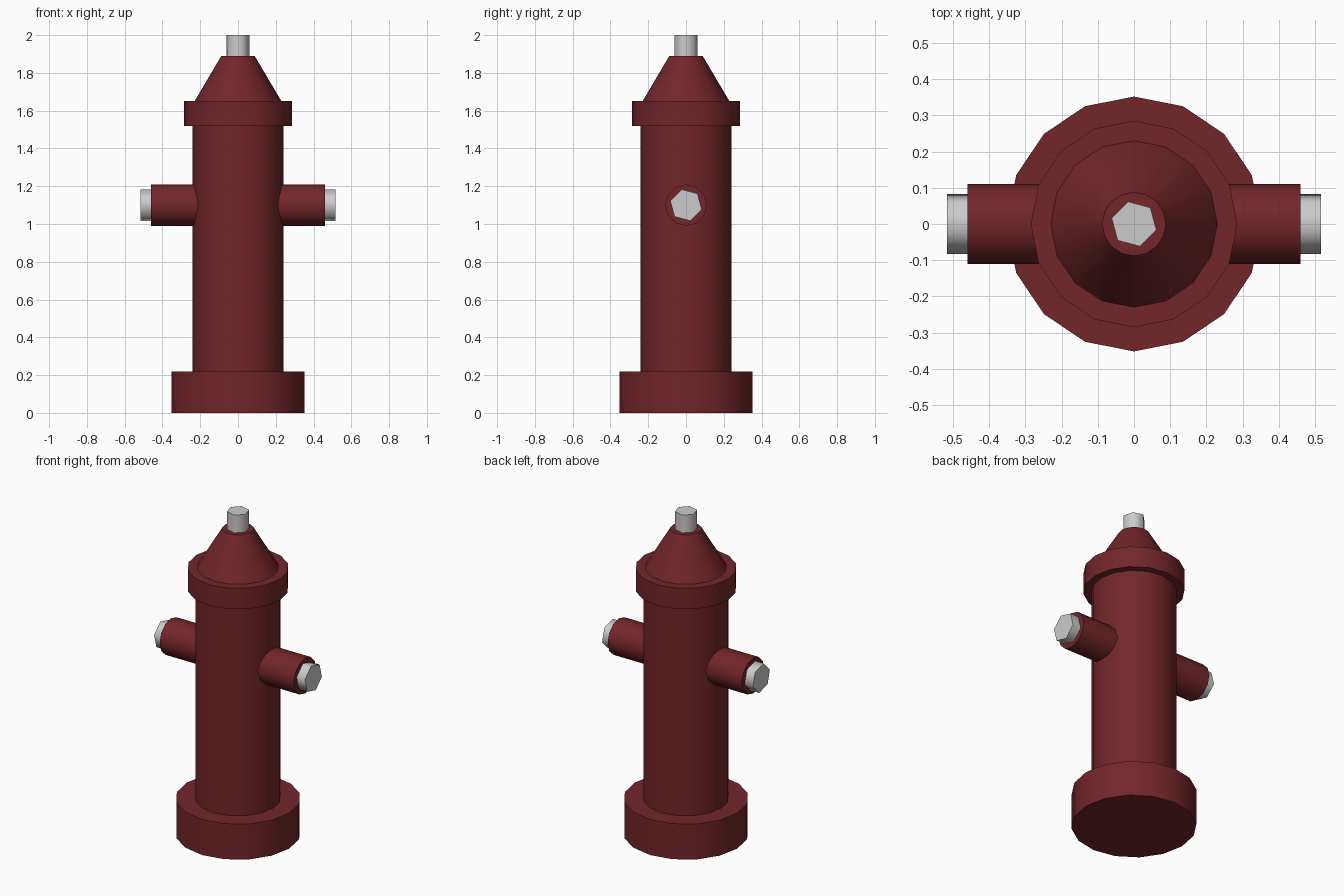
import bpy, bmesh
from math import radians, cos, sin, tau

if "Cube" in bpy.data.objects:
    bpy.data.objects.remove(bpy.data.objects["Cube"])

red = bpy.data.materials.new("red_paint")
red.diffuse_color = (0.17, 0.019, 0.023, 1)
red.use_nodes = True
red.node_tree.nodes["Principled BSDF"].inputs["Base Color"].default_value = red.diffuse_color


def prism(name, sides, r1, r2, start, end, turn=0, mat=None, along_x=False):
    """Closed cylinder or cone with smooth sides and flat caps."""
    bm = bmesh.new()
    rings = []
    for r, t in ((r1, start), (r2, end)):
        ring = []
        for i in range(sides):
            a = radians(turn) + tau * i / sides
            u, v = r * cos(a), r * sin(a)
            ring.append(bm.verts.new((t, u, v) if along_x else (u, v, t)))
        rings.append(ring)
    low, high = rings
    for i in range(sides):
        j = (i + 1) % sides
        bm.faces.new((low[i], low[j], high[j], high[i])).smooth = True
    bm.faces.new(low[::-1])
    bm.faces.new(high)
    bmesh.ops.recalc_face_normals(bm, faces=bm.faces[:])
    me = bpy.data.meshes.new(name)
    bm.to_mesh(me)
    bm.free()
    ob = bpy.data.objects.new(name, me)
    bpy.context.collection.objects.link(ob)
    if mat:
        me.materials.append(mat)
    return ob


# Upright stack: base, barrel, collar, bonnet and top nut
prism("base", 16, 0.352, 0.352, 0, 0.22, mat=red)
prism("barrel", 16, 0.241, 0.241, 0.22, 1.52, mat=red)
prism("collar", 16, 0.285, 0.285, 1.52, 1.65, mat=red)
prism("bonnet", 16, 0.23, 0.088, 1.65, 1.89, mat=red)
prism("top_nut", 6, 0.064, 0.064, 1.89, 2.0, turn=45)

# Side outlets with hexagonal caps, mirrored to the other side
for ob in (prism("outlet", 12, 0.11, 0.11, 0.18, 0.46, mat=red, along_x=True),
           prism("outlet_cap", 6, 0.086, 0.086, 0.46, 0.517, turn=45, along_x=True)):
    ob.location.z = 1.1
    ob.modifiers.new("mirror", 'MIRROR').use_axis = (True, False, False)
